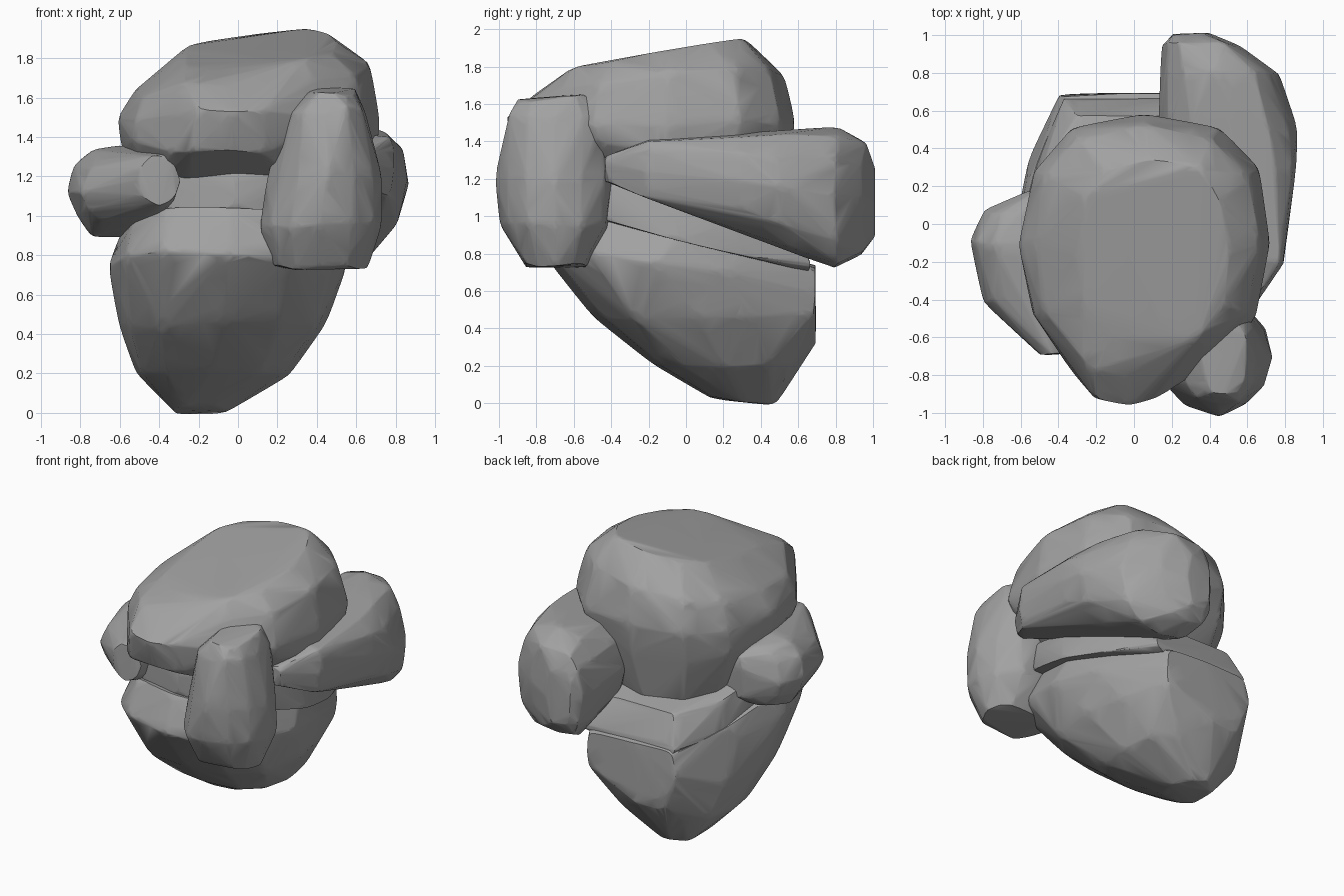
import bpy
import bmesh
import math
import random
from mathutils import Vector

random.seed(4)

# Remove the default cube only
default_cube = bpy.data.objects.get("Cube")
if default_cube:
    bpy.data.objects.remove(default_cube, do_unlink=True)

# One stone colour
stone = bpy.data.materials.new("stone_grey")
stone.use_nodes = True
stone_colour = (0.36, 0.36, 0.36, 1)
stone.diffuse_color = stone_colour
principled = next(n for n in stone.node_tree.nodes if n.type == 'BSDF_PRINCIPLED')
principled.inputs["Base Color"].default_value = stone_colour
principled.inputs["Roughness"].default_value = 0.9


def squared(value, power):
    """Push a sine or cosine outward so that an oval becomes boxier."""
    return math.copysign(abs(value) ** power, value)


def oval(x, y, z, wide, other, slope=0, roll=0, upright=False, power=0.8):
    """Rough oval section, lying flat (sloping along y, rolling along x) or upright."""
    sides = 12
    points = []
    for i in range(sides):
        angle = math.tau * i / sides
        across = wide * 1.03 * squared(math.cos(angle), power)
        along = other * 1.03 * squared(math.sin(angle), power)
        rise = along * slope + across * roll
        offset = (across, 0, along) if upright else (across, along, rise)
        rough = [random.uniform(-0.015, 0.015) for axis in range(3)]
        points.append(Vector((x, y, z)) + Vector(offset) + Vector(rough))
    return points


def standing(x, y, z, wide, tall, power=0.8):
    """Section of a boulder that runs front to back."""
    return oval(x, y, z, wide, tall, upright=True, power=power)


def hull_of(points):
    """Return a bmesh holding only the convex hull of the points."""
    bm = bmesh.new()
    for point in points:
        bm.verts.new(point)
    bmesh.ops.convex_hull(bm, input=bm.verts[:])
    loose = [v for v in bm.verts if not v.link_faces]
    bmesh.ops.delete(bm, geom=loose, context='VERTS')
    return bm


def chip_corners(bm, amount):
    """Cut every corner off the hull, leaving small worn facets."""
    points = []
    for edge in bm.edges:
        start, end = edge.verts[0].co, edge.verts[1].co
        points.append(start.lerp(end, amount))
        points.append(end.lerp(start, amount))
    bm.free()
    return hull_of(points)


def make_rock(name, *sections):
    """Wrap the sections in one worn boulder."""
    bm = hull_of([point for section in sections for point in section])
    for amount in (0.15, 0.25):
        bm = chip_corners(bm, amount)
    bmesh.ops.remove_doubles(bm, verts=bm.verts[:], dist=0.004)
    bmesh.ops.recalc_face_normals(bm, faces=bm.faces[:])
    for face in bm.faces:
        face.smooth = True
    for edge in bm.edges:
        edge.smooth = edge.calc_face_angle(0) < math.radians(30)
    mesh = bpy.data.meshes.new(name)
    bm.to_mesh(mesh)
    bm.free()
    mesh.materials.append(stone)
    rock = bpy.data.objects.new(name, mesh)
    bpy.context.collection.objects.link(rock)


# Broad cap boulder, its top sloping down to a narrower nose
make_rock(
    "top_rock",
    oval(x=0.1, y=-0.15, z=1.84, wide=0.4, other=0.48, slope=0.18, roll=0.1),
    oval(x=0.06, y=-0.1, z=1.7, wide=0.58, other=0.6, slope=0.1, roll=0.1),
    oval(x=0.06, y=-0.1, z=1.5, wide=0.65, other=0.65),
    oval(x=0.05, y=-0.1, z=1.35, wide=0.63, other=0.62, slope=-0.1),
    oval(x=0, y=-0.1, z=1.08, wide=0.45, other=0.55, slope=-0.25),
    # nose
    oval(x=-0.04, y=-0.6, z=1.7, wide=0.25, other=0.2, slope=0.2),
    oval(x=-0.03, y=-0.6, z=1.54, wide=0.27, other=0.35, power=0.7),
    oval(x=-0.05, y=-0.6, z=1.33, wide=0.3, other=0.28, power=0.7),
)

# Large base boulder, narrowing to a foot, with a flat back
make_rock(
    "bottom_rock",
    oval(x=-0.05, y=-0.05, z=0.89, wide=0.53, other=0.6, slope=-0.25),
    oval(x=-0.05, y=-0.15, z=0.75, wide=0.58, other=0.6, slope=-0.1),
    oval(x=-0.08, y=0.05, z=0.45, wide=0.52, other=0.52),
    oval(x=-0.13, y=0.2, z=0.2, wide=0.38, other=0.38),
    oval(x=-0.2, y=0.3, z=0.02, wide=0.13, other=0.18, slope=-0.1),
    standing(x=-0.05, y=0.68, z=0.6, wide=0.33, tall=0.14, power=0.3),
    standing(x=-0.18, y=0.68, z=0.35, wide=0.12, tall=0.06),
)

# Tilted slab wedged between the two, with a sloping back edge
make_rock(
    "middle_slab",
    oval(x=0, y=-0.05, z=0.88, wide=0.55, other=0.57, slope=-0.25, power=0.7),
    oval(x=0, y=-0.07, z=1.08, wide=0.52, other=0.55, slope=-0.27, power=0.7),
    standing(x=0, y=0.65, z=0.74, wide=0.35, tall=0.03, power=0.3),
    standing(x=0, y=0.56, z=0.92, wide=0.3, tall=0.03, power=0.3),
)

# Upright boulder leaning on the front
make_rock(
    "front_rock",
    oval(x=0.48, y=-0.7, z=1.63, wide=0.12, other=0.2, slope=0.1),
    oval(x=0.45, y=-0.7, z=1.53, wide=0.2, other=0.25),
    oval(x=0.44, y=-0.7, z=1.2, wide=0.27, other=0.3, power=1),
    oval(x=0.42, y=-0.7, z=0.95, wide=0.29, other=0.28, power=0.9),
    oval(x=0.42, y=-0.7, z=0.74, wide=0.22, other=0.16),
)

# Long boulder along the left side, thickest at the back
make_rock(
    "left_rock",
    standing(x=0.6, y=-0.42, z=1.25, wide=0.05, tall=0.08),
    standing(x=0.7, y=-0.2, z=1.25, wide=0.1, tall=0.16),
    standing(x=0.6, y=0.3, z=1.18, wide=0.25, tall=0.25),
    standing(x=0.5, y=0.5, z=1.15, wide=0.35, tall=0.3),
    standing(x=0.45, y=0.8, z=1.1, wide=0.3, tall=0.37),
    standing(x=0.35, y=0.95, z=1.1, wide=0.2, tall=0.3),
    standing(x=0.3, y=1, z=1.08, wide=0.1, tall=0.2),
)

# Small boulder tucked into the right side
make_rock(
    "right_rock",
    standing(x=-0.4, y=-0.68, z=1.18, wide=0.09, tall=0.12),
    standing(x=-0.55, y=-0.4, z=1.13, wide=0.23, tall=0.18),
    standing(x=-0.6, y=-0.1, z=1.12, wide=0.25, tall=0.23),
    standing(x=-0.6, y=0.06, z=1.12, wide=0.18, tall=0.2),
    standing(x=-0.5, y=0.16, z=1.12, wide=0.08, tall=0.15),
)
